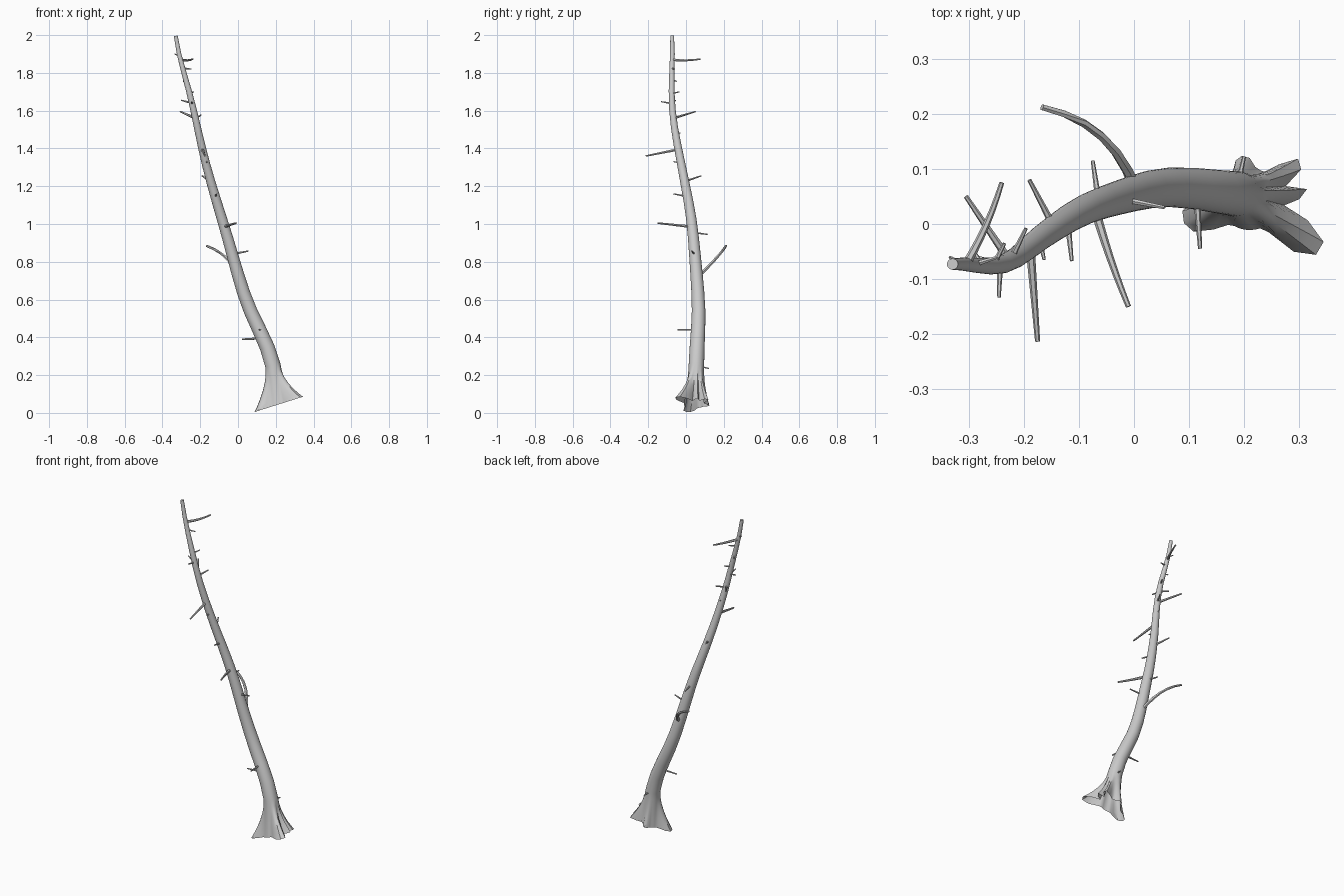
import bpy, bmesh, math
from mathutils import Vector

if "Cube" in bpy.data.objects:
    bpy.data.objects.remove(bpy.data.objects["Cube"])

N = 36                      # sides of the trunk
Z0, STEP = .25, .35         # first trunk knot height and knot spacing
KNOTS = [(.185, .055), (.042, .065), (-.062, .037), (-.165, -.022), (-.246, -.075), (-.33, -.073)]


def trunk_at(z):
    """Smooth curve through the trunk knots (Catmull-Rom)."""
    s = max(0, (z - Z0) / STEP)
    i = min(int(s), len(KNOTS) - 2)
    t = s - i
    k = [Vector(KNOTS[max(0, min(j, len(KNOTS) - 1))]) for j in range(i - 1, i + 3)]
    m1, m2 = (k[2] - k[0]) / 2, (k[3] - k[1]) / 2
    h = t * t * (3 - 2 * t)
    p = k[1] * (1 - h) + k[2] * h + m1 * (t * (1 - t) ** 2) - m2 * (t * t * (1 - t))
    # slight kinks of the natural trunk
    w = .006 * math.sin(math.pi * s) * min(1, s)
    return Vector((p.x, p.y + w * .5, z))


def trunk_radius(z):
    return .041 - .0177 * (z - Z0)


def ring(c, d, r, n):
    d = d.normalized()
    u = Vector((1, 0, 0)) if abs(d.x) < .8 else Vector((0, 0, 1))
    u = (u - d * u.dot(d)).normalized()
    v = d.cross(u)
    return [c + (u * math.cos(a) + v * math.sin(a)) * r
            for a in (math.tau * i / n for i in range(n))]


def skin(name, rings):
    """Join equal-length rings into a tube with a closed tip."""
    bm = bmesh.new()
    vr = [[bm.verts.new(p) for p in loop] for loop in rings]
    n = len(vr[0])
    for a, b in zip(vr, vr[1:]):
        for i in range(n):
            j = (i + 1) % n
            bm.faces.new((a[i], a[j], b[j], b[i]))
    bm.faces.new(vr[-1])
    me = bpy.data.meshes.new(name)
    bm.to_mesh(me)
    bm.free()
    ob = bpy.data.objects.new(name, me)
    bpy.context.collection.objects.link(ob)
    bpy.ops.object.select_all(action='DESELECT')
    bpy.context.view_layer.objects.active = ob
    ob.select_set(True)
    bpy.ops.object.shade_smooth_by_angle(angle=math.radians(45))


# Upper trunk rings
upper = []
for i in range(19):
    z = Z0 + (1.996 - Z0) * i / 18
    d = trunk_at(min(z + .05, 2)) - trunk_at(max(z - .05, Z0))
    upper.append(ring(trunk_at(z), d, trunk_radius(z), N))

# Root lobes: direction in degrees, reach, half width in degrees
LOBES = [(-36, .158, 19), (8, .106, 11), (37, .115, 14), (100, .08, 16), (198, .127, 23)]
c0, c1 = Vector((.21, .045, .043)), trunk_at(Z0)
base = []
for i in range(N):
    a = 360 * i / N
    r = .056
    for ang, reach, width in LOBES:
        off = (a - ang + 180) % 360 - 180
        r = max(r, .056 + (reach - .056) * math.exp(-abs(off / width) ** 3))
    x, y = c0.x + r * math.cos(math.radians(a)), c0.y + r * math.sin(math.radians(a))
    base.append(Vector((x, y, max(0, .004 + (x - .085) * .315))))

# Flare blends the lobed base into the first round ring
flare = []
for t in (0, .12, .28, .45, .65, .83):
    w = (1 - t) ** 1.8
    c = c0.lerp(c1, t)
    flare.append([c + (b - c0) * w + (u - c1) * (1 - w) for b, u in zip(base, upper[0])])
skin("trunk", flare + upper)


def twig(name, tip, rise, bow=0, lift=0):
    """Tapered six-sided twig from the trunk axis to its tip, bowed sideways and up."""
    tip = Vector(tip)
    start = trunk_at(tip.z - rise)
    run = tip - start
    side = run.cross(Vector((0, 0, 1))).normalized() * bow + Vector((0, 0, lift))
    n = 6 if bow else 2
    r = min(.012, .0045 + .022 * run.length)
    p = [start + run * (i / n) + side * 4 * (i / n) * (1 - i / n) for i in range(n + 1)]
    skin(name, [ring(c, p[min(i + 1, n)] - p[max(i - 1, 0)], r * (1 - .45 * i / n), 6)
                for i, c in enumerate(p)])


# Long bowed branches
twig("long_branch", (-.167, .212, .885), .17, .033, .018)
twig("upper_branch", (-.24, .075, 1.873), .003, .005, -.005)
twig("front_branch", (-.01, -.15, 1.005), .02, .003)

# Straight dead twigs: tip x, y, z and rise above the attachment
TIPS = [(-.175, -.213, 1.36, -.035), (-.305, .05, 1.595, .035), (.12, -.045, .44, 0),
        (.02, .06, .39, -.005), (.055, .03, .857, .017), (-.075, .115, .945, -.01),
        (-.19, .08, 1.255, .03), (-.245, -.133, 1.648, .01), (-.113, -.067, 1.16, .015),
        (.2, .122, .235, -.015), (-.3, -.055, 1.655, .015), (-.196, -.008, 1.577, .02),
        (-.235, -.035, 1.7, .01), (-.247, -.06, 1.82, -.005), (-.335, -.06, 1.9, .01),
        (-.163, -.065, 1.33, .005), (-.29, -.05, 1.755, -.01), (-.208, -.03, 1.483, .01)]
for k, (x, y, z, rise) in enumerate(TIPS):
    twig(f"twig_{k + 1}", (x, y, z), rise)
